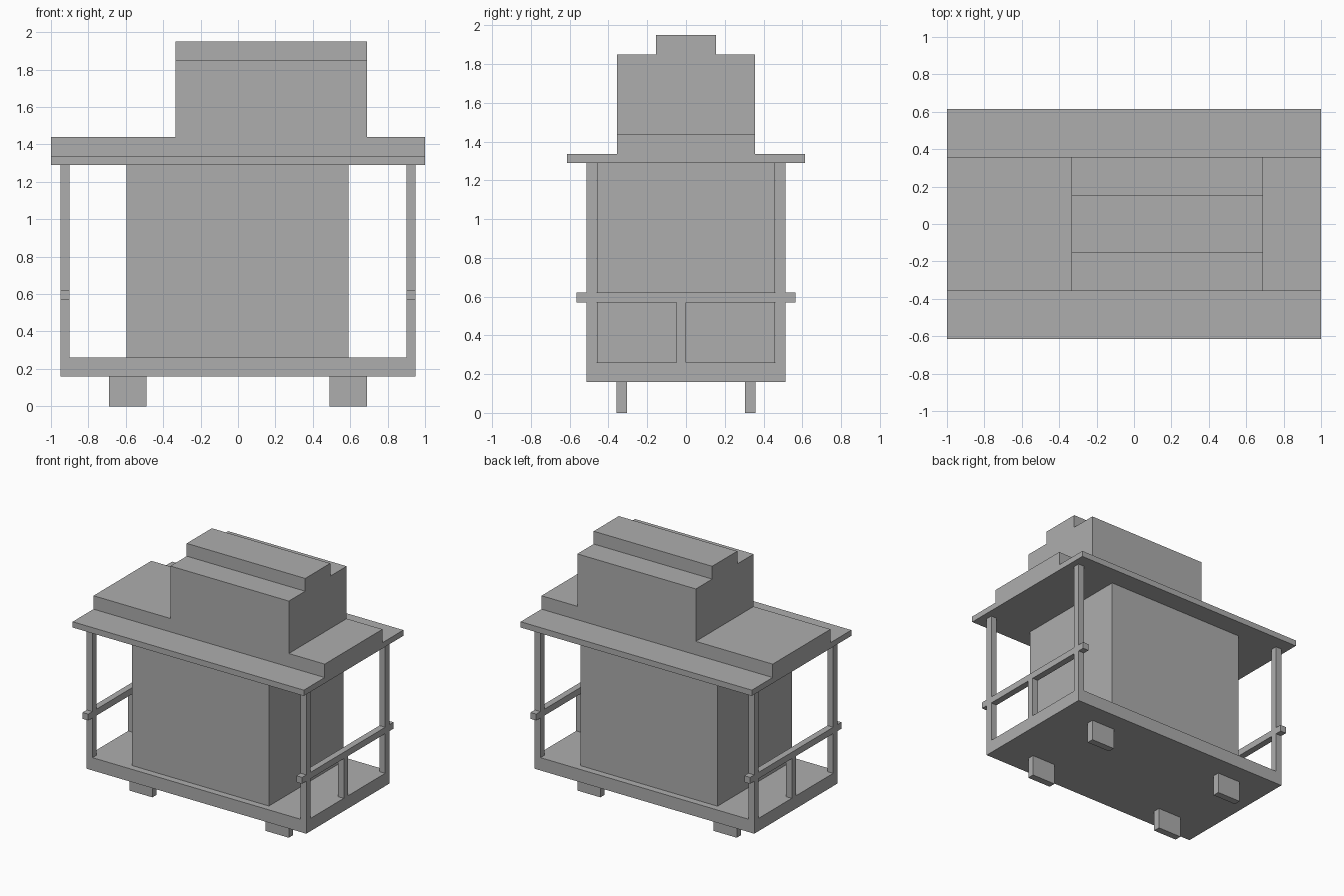
import bpy
import bmesh
from mathutils import Matrix, Vector

cube = bpy.data.objects.get("Cube")
if cube:
    bpy.data.objects.remove(cube, do_unlink=True)

grey = bpy.data.materials.new("plain_grey")
grey.use_nodes = True
colour = (0.42, 0.42, 0.42, 1)
grey.diffuse_color = colour
grey.node_tree.nodes["Principled BSDF"].inputs["Base Color"].default_value = colour


def finish(name, bm):
    mesh = bpy.data.meshes.new(name)
    bm.to_mesh(mesh)
    bm.free()
    mesh.materials.append(grey)
    obj = bpy.data.objects.new(name, mesh)
    bpy.context.collection.objects.link(obj)
    return obj


def box(name, x, y, z):
    """Box from (low, high) spans on each axis."""
    low, high = Vector((x[0], y[0], z[0])), Vector((x[1], y[1], z[1]))
    bm = bmesh.new()
    bmesh.ops.create_cube(bm, size=1, matrix=Matrix.Translation((low + high) / 2)
                          @ Matrix.Diagonal((*(high - low), 1)))
    return finish(name, bm)


def stepped(name, x, half_profile):
    """Symmetric (y, z) step profile extruded along x."""
    points = half_profile + [(-y, z) for y, z in reversed(half_profile)]
    bm = bmesh.new()
    face = bm.faces.new([bm.verts.new((x[0], y, z)) for y, z in points])
    ext = bmesh.ops.extrude_face_region(bm, geom=[face])
    moved = [g for g in ext["geom"] if isinstance(g, bmesh.types.BMVert)]
    bmesh.ops.translate(bm, verts=moved, vec=(x[1] - x[0], 0, 0))
    bmesh.ops.recalc_face_normals(bm, faces=bm.faces)
    return finish(name, bm)


def span(a, b, side):
    return tuple(sorted((a * side, b * side)))


FLOOR, ROOF = 0.26, 1.29

# Floor slab and central body
box("floor_slab", (-0.95, 0.95), (-0.513, 0.513), (0.16, FLOOR))
box("central_body", (-0.595, 0.59), (-0.46, 0.46), (FLOOR, ROOF))

# Stepped roof and the offset stepped tower on it
stepped("roof", (-1, 1), [(0.615, ROOF), (0.615, 1.335), (0.357, 1.335), (0.357, 1.44)])
stepped("roof_tower", (-0.335, 0.69), [(0.357, 1.44), (0.357, 1.85), (0.155, 1.85), (0.155, 1.95)])

# Feet, corner posts, and the railing at each end
for sx, end in ((1, "left"), (-1, "right")):
    post_x = span(0.90, 0.95, sx)
    for sy, side in ((-1, "front"), (1, "back")):
        box(f"{side}_{end}_foot", span(0.49, 0.69, sx), span(0.305, 0.358, sy), (0, 0.16))
        box(f"{side}_{end}_post", post_x, span(0.462, 0.513, sy), (FLOOR, ROOF))
    box(f"{end}_rail", post_x, (-0.565, 0.565), (0.57, 0.62))
    box(f"{end}_rail_support", post_x, span(-0.05, 0, sx), (FLOOR, 0.57))
